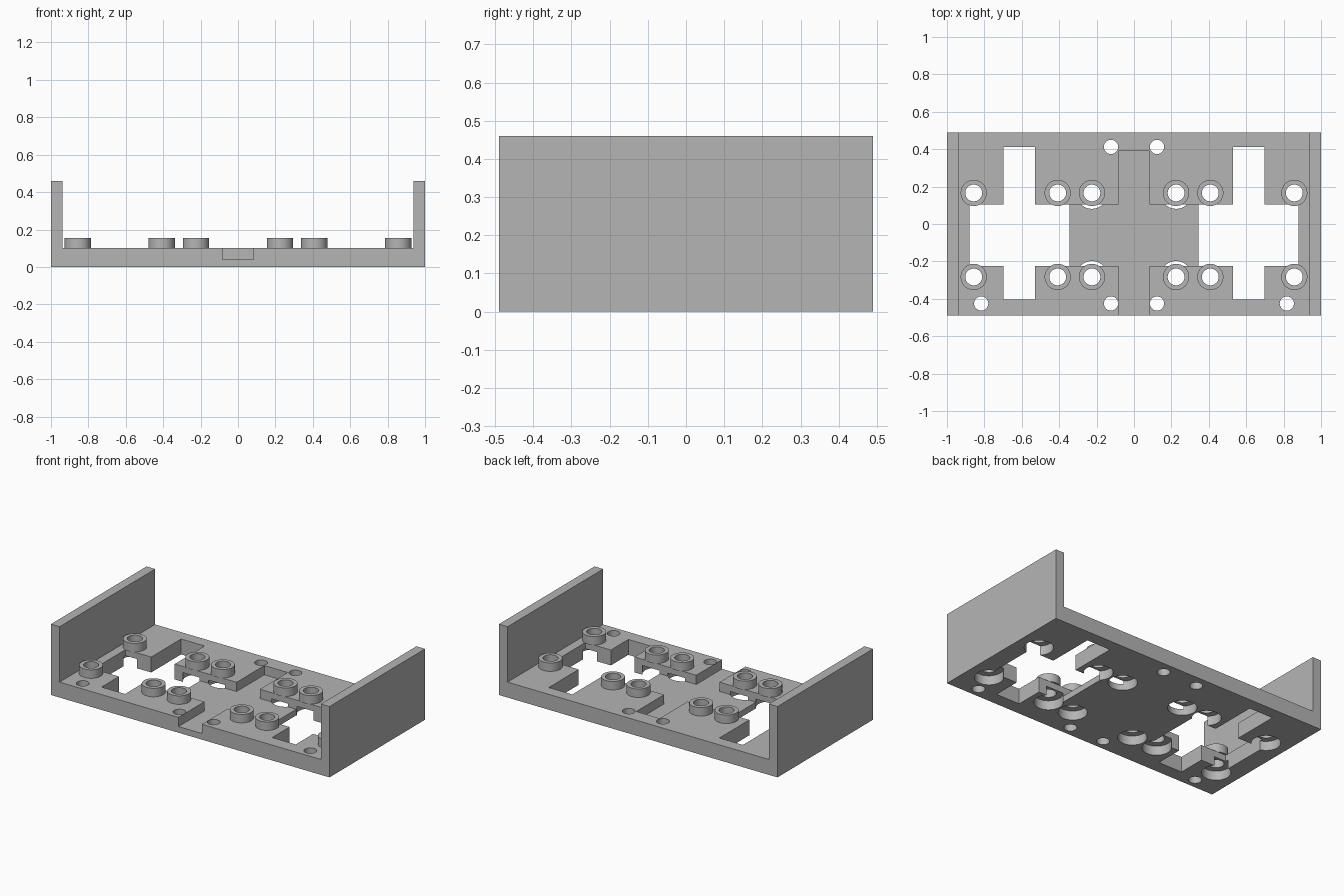
import bpy
import bmesh
from math import cos, sin, tau

if "Cube" in bpy.data.objects:
    bpy.data.objects.remove(bpy.data.objects["Cube"], do_unlink=True)

grey = bpy.data.materials.new("plain_grey")
grey.use_nodes = True
grey.diffuse_color = (0.46, 0.46, 0.46, 1)
grey.node_tree.nodes["Principled BSDF"].inputs["Base Color"].default_value = grey.diffuse_color

HALF_DEPTH = 0.49
PLATE_TOP = 0.10
STUD_TOP = 0.155
BAY = (-0.225, 0.105)          # y range of the wide openings
STUDS = [(s * x, y) for s in (-1, 1) for x in (0.857, 0.408, 0.225) for y in (0.166, -0.283)]
SCREWS = [(s * x, y) for s in (-1, 1) for x, y in ((0.123, 0.412), (0.123, -0.425), (0.817, -0.425))]


def make_object(name, bm):
    bmesh.ops.recalc_face_normals(bm, faces=bm.faces)
    mesh = bpy.data.meshes.new(name)
    bm.to_mesh(mesh)
    bm.free()
    obj = bpy.data.objects.new(name, mesh)
    bpy.context.collection.objects.link(obj)
    mesh.materials.append(grey)
    return obj


def extrude(bm, points, offset):
    face = bm.faces.new([bm.verts.new(p) for p in points])
    new = bmesh.ops.extrude_face_region(bm, geom=[face])["geom"]
    verts = [v for v in new if isinstance(v, bmesh.types.BMVert)]
    bmesh.ops.translate(bm, vec=offset, verts=verts)


def circle(x, y, z, r, n=40):
    return [(x + r * cos(tau * i / n), y + r * sin(tau * i / n), z) for i in range(n)]


def prisms(name, outlines, z0, z1):
    bm = bmesh.new()
    for outline in outlines:
        extrude(bm, [(p[0], p[1], z0) for p in outline], (0, 0, z1 - z0))
    return make_object(name, bm)


def cut(target, cutter):
    mod = target.modifiers.new(cutter.name, 'BOOLEAN')
    mod.operation = 'DIFFERENCE'
    mod.solver = 'EXACT'
    mod.object = cutter
    bpy.context.view_layer.objects.active = target
    bpy.ops.object.modifier_apply(modifier=mod.name)
    bpy.data.objects.remove(cutter, do_unlink=True)


def smooth(obj):
    bpy.ops.object.select_all(action='DESELECT')
    obj.select_set(True)
    bpy.context.view_layer.objects.active = obj
    bpy.ops.object.shade_smooth_by_angle(angle=0.5)


# Base plate with two end walls, one U-shaped profile
half = [(1, 0), (1, 0.46), (0.938, 0.46), (0.938, PLATE_TOP)]
profile = half + [(-x, z) for x, z in reversed(half)]
bm = bmesh.new()
extrude(bm, [(x, -HALF_DEPTH, z) for x, z in profile], (0, 2 * HALF_DEPTH, 0))
base = make_object("base_with_end_walls", bm)

# Cross-shaped openings
lo, hi = BAY
cross = [(0.345, lo), (0.528, lo), (0.528, -0.404), (0.697, -0.404), (0.697, lo), (0.88, lo),
         (0.88, hi), (0.697, hi), (0.697, 0.412), (0.528, 0.412), (0.528, hi), (0.345, hi)]
cut(base, prisms("cross_cutter", [cross, [(-x, y) for x, y in cross]], -0.1, 0.3))

# Sunken centre floor with a channel running out of the front
side = [(0.084, -0.6), (0.084, lo), (0.345, lo), (0.345, hi), (0.084, hi), (0.084, 0.39)]
recess = side + [(-x, y) for x, y in reversed(side)]
cut(base, prisms("recess_cutter", [recess], 0.04, 0.3))

# Counterbores from below, then stud and screw holes
cut(base, prisms("counterbore_cutter", [circle(x, y, 0, 0.085) for x, y in STUDS], -0.1, 0.06))
holes = [circle(x, y, 0, 0.045) for x, y in STUDS] + [circle(x, y, 0, 0.038) for x, y in SCREWS]
cut(base, prisms("hole_cutter", holes, -0.1, 0.3))
smooth(base)

# Raised ring studs
for index, (x, y) in enumerate(STUDS):
    bm = bmesh.new()
    rings = [[bm.verts.new(p) for p in circle(x, y, z, r)]
             for r, z in ((0.07, PLATE_TOP), (0.07, STUD_TOP), (0.045, STUD_TOP), (0.045, PLATE_TOP))]
    for a, b in zip(rings, rings[1:] + rings[:1]):
        for i in range(len(a)):
            bm.faces.new((a[i - 1], a[i], b[i], b[i - 1]))
    smooth(make_object(f"ring_stud_{index + 1}", bm))
